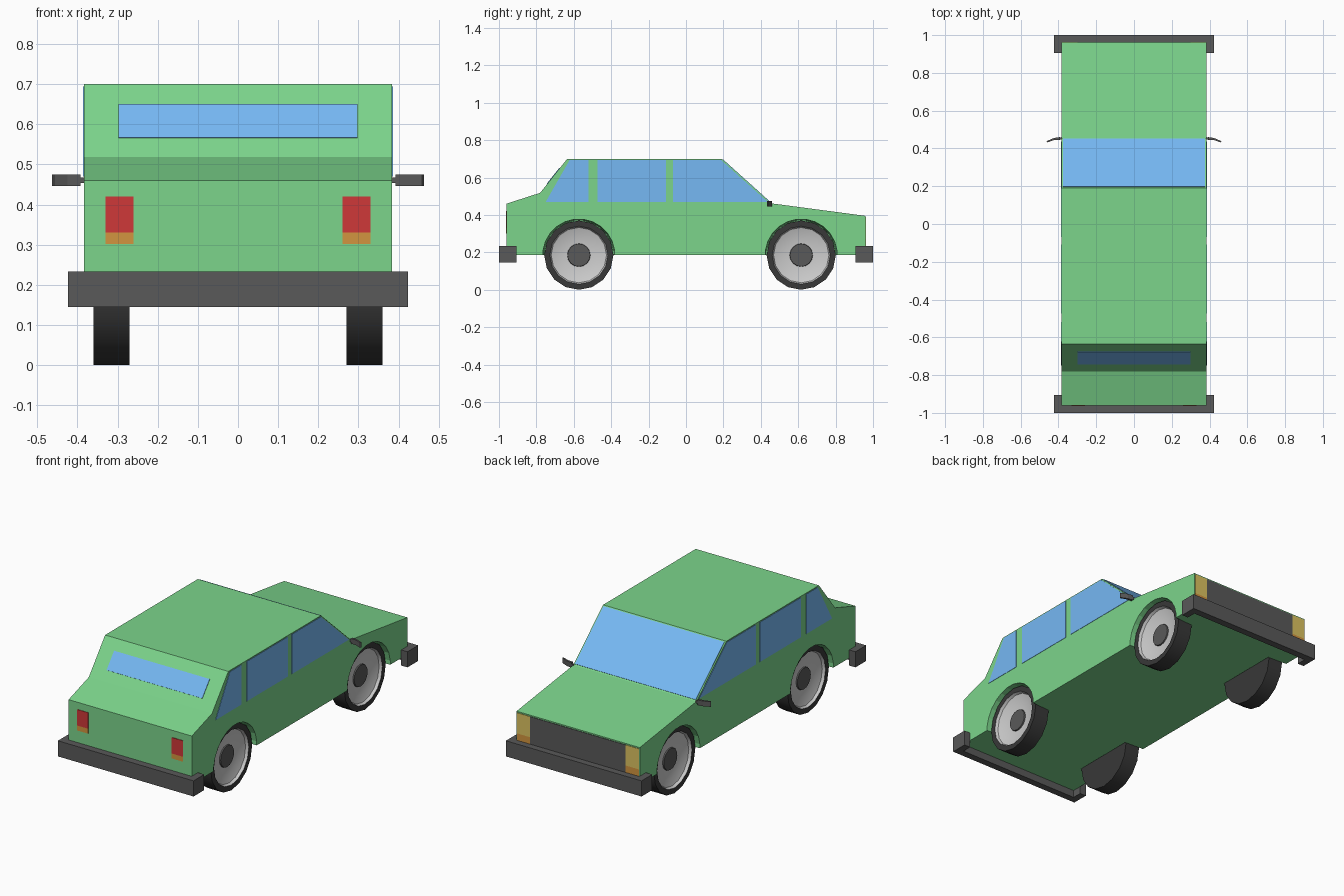
import bpy, bmesh, math
from mathutils import Vector

if "Cube" in bpy.data.objects:
    bpy.data.objects.remove(bpy.data.objects["Cube"])


def material(name, rgb):
    m = bpy.data.materials.new(name)
    m.diffuse_color = (*rgb, 1)
    m.use_nodes = True
    m.node_tree.nodes["Principled BSDF"].inputs["Base Color"].default_value = m.diffuse_color
    return m


GREEN = material("green_paint", (0.20, 0.66, 0.26))
GLASS = material("blue_glass", (0.18, 0.48, 0.90))
DARK = material("dark_plastic", (0.10, 0.10, 0.10))
TYRE = material("tyre_rubber", (0.04, 0.04, 0.04))
RIM = material("rim_metal", (0.62, 0.62, 0.62))
RED = material("red_lens", (0.62, 0.04, 0.04))
ORANGE = material("orange_lens", (0.65, 0.30, 0.05))
YELLOW = material("yellow_lens", (0.72, 0.55, 0.12))


def finish(name, bm, mats):
    bmesh.ops.recalc_face_normals(bm, faces=bm.faces)
    me = bpy.data.meshes.new(name)
    bm.to_mesh(me)
    bm.free()
    for m in mats:
        me.materials.append(m)
    ob = bpy.data.objects.new(name, me)
    bpy.context.collection.objects.link(ob)
    return ob


def prism(name, pts, vec, mat):
    """Extrude a flat outline along vec."""
    bm = bmesh.new()
    face = bm.faces.new([bm.verts.new(p) for p in pts])
    ext = bmesh.ops.extrude_face_region(bm, geom=[face], use_keep_orig=True)
    verts = [v for v in ext["geom"] if isinstance(v, bmesh.types.BMVert)]
    bmesh.ops.translate(bm, vec=Vector(vec), verts=verts)
    return finish(name, bm, [mat])


def lathe(bm, profile, y, z, sides, slots, phase=0.0):
    """Turn an (x, radius) profile around the x axis; ends lie on the axis."""
    rings = []
    for i in range(sides):
        a = 2 * math.pi * (i + phase) / sides
        rings.append([bm.verts.new((x, y + r * math.sin(a), z + r * math.cos(a))) for x, r in profile])
    for i in range(sides):
        a, b = rings[i], rings[(i + 1) % sides]
        for j in range(len(profile) - 1):
            f = bm.faces.new((a[j], a[j + 1], b[j + 1], b[j]))
            f.material_index = slots[j]
    bmesh.ops.remove_doubles(bm, verts=bm.verts, dist=1e-5)


W = 0.384
WHEEL_Y = (-0.573, 0.616)
AXLE_Z = 0.185

# Body shell from its side profile
side = [(-0.96, 0.187), (-0.96, 0.46), (-0.78, 0.518), (-0.635, 0.70),
        (0.19, 0.70), (0.455, 0.462), (0.96, 0.395), (0.96, 0.187)]
body = prism("body", [(-W, y, z) for y, z in side], (2 * W, 0, 0), GREEN)

# Wheel arches, cut as slightly tapered wells
bm = bmesh.new()
for s in (-1, 1):
    for y in WHEEL_Y:
        lathe(bm, [(s * 0.265, 0), (s * 0.265, 0.186), (s * 0.40, 0.194), (s * 0.40, 0)],
              y, AXLE_Z, 24, [0, 0, 0], 0.5)
cutter = finish("arch_cutter", bm, [GREEN])
cutter.hide_render = True
cutter.hide_viewport = True
cut = body.modifiers.new("arches", "BOOLEAN")
cut.operation = "DIFFERENCE"
cut.solver = "EXACT"
cut.object = cutter

# Wheels: tyre, dished rim and hub in one turned shape
wheel = [(0.27, 0), (0.27, 0.185), (0.36, 0.185), (0.36, 0.155),
         (0.345, 0.148), (0.332, 0.11), (0.328, 0.062), (0.335, 0.06), (0.335, 0)]
for s, hand in ((-1, "left"), (1, "right")):
    for y, end in zip(WHEEL_Y, ("rear", "front")):
        bm = bmesh.new()
        lathe(bm, [(s * x, r) for x, r in wheel], y, AXLE_Z, 16, [0, 0, 0, 1, 1, 1, 2, 2])
        ob = finish(f"{end}_wheel_{hand}", bm, [TYRE, RIM, DARK])
        ob.data.shade_smooth()
        ob.data.set_sharp_from_angle(angle=math.radians(35))

# Side windows
windows = {
    "quarter_window": [(-0.75, 0.47), (-0.52, 0.47), (-0.52, 0.694), (-0.622, 0.694)],
    "rear_door_window": [(-0.473, 0.47), (-0.108, 0.47), (-0.108, 0.694), (-0.473, 0.694)],
    "front_door_window": [(-0.07, 0.47), (0.437, 0.47), (0.187, 0.694), (-0.07, 0.694)],
}
for s, hand in ((-1, "left"), (1, "right")):
    for name, pts in windows.items():
        prism(f"{name}_{hand}", [(s * (W - 0.003), y, z) for y, z in pts], (s * 0.005, 0, 0), GLASS)


def sloped_glass(name, half, low, high, p, q):
    """Pane between fractions low..high of the profile edge p-q."""
    p, q = Vector((0, *p)), Vector((0, *q))
    d = q - p
    n = Vector((0, -d.z, d.y)).normalized()
    if n.z < 0:
        n = -n
    a, b = p + d * low - n * 0.003, p + d * high - n * 0.003
    x = Vector((half, 0, 0))
    prism(name, [a - x, a + x, b + x, b - x], n * 0.006, GLASS)


sloped_glass("windscreen", 0.377, 0.02, 0.98, side[5], side[4])
sloped_glass("rear_window", 0.298, 0.26, 0.72, side[2], side[3])


def end_panel(name, x0, x1, z0, z1, e, mat):
    """Thin panel on the rear (e=-1) or front (e=1) face."""
    y = e * 0.957
    prism(name, [(x0, y, z0), (x1, y, z0), (x1, y, z1), (x0, y, z1)], (0, e * 0.006, 0), mat)


# Lamps and grille
for s, hand in ((-1, "left"), (1, "right")):
    end_panel(f"tail_lamp_{hand}", s * 0.26, s * 0.33, 0.33, 0.42, -1, RED)
    end_panel(f"rear_indicator_{hand}", s * 0.26, s * 0.33, 0.302, 0.33, -1, ORANGE)
    end_panel(f"headlamp_{hand}", s * 0.298, s * 0.38, 0.272, 0.388, 1, YELLOW)
    end_panel(f"front_indicator_{hand}", s * 0.298, s * 0.38, 0.23, 0.272, 1, ORANGE)
end_panel("grille", -0.298, 0.298, 0.23, 0.388, 1, DARK)

# Wrap-around bumpers
for e, name in ((-1, "rear_bumper"), (1, "front_bumper")):
    outline = [(-0.423, 1.0), (0.423, 1.0), (0.423, 0.905), (W, 0.905),
               (W, 0.96), (-W, 0.96), (-W, 0.905), (-0.423, 0.905)]
    prism(name, [(x, e * y, 0.145) for x, y in outline], (0, 0, 0.088), DARK)

# Door mirrors with short stems
for s, hand in ((-1, "left"), (1, "right")):
    stem = [(0.38, 0.460), (0.396, 0.458), (0.396, 0.447), (0.38, 0.449)]
    head = [(0.393, 0.460), (0.425, 0.455), (0.464, 0.438), (0.458, 0.432), (0.425, 0.444), (0.393, 0.446)]
    prism(f"mirror_stem_{hand}", [(s * x, y, 0.454) for x, y in stem], (0, 0, 0.013), DARK)
    prism(f"mirror_{hand}", [(s * x, y, 0.446) for x, y in head], (0, 0, 0.029), DARK)
